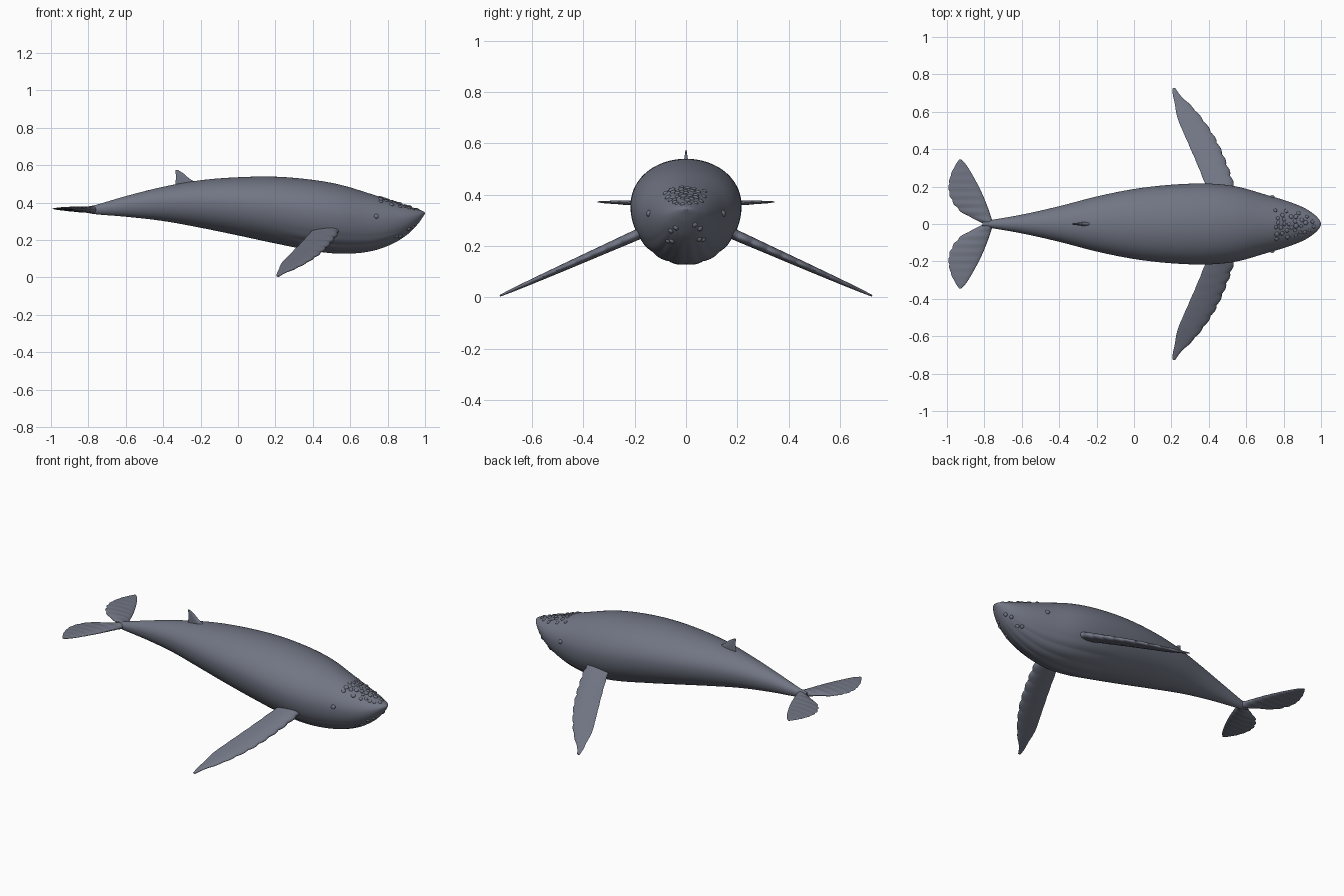
import bpy, bmesh, math, random
from mathutils import Vector, Matrix

if "Cube" in bpy.data.objects:
    bpy.data.objects.remove(bpy.data.objects["Cube"])

random.seed(4)
slate = bpy.data.materials.new("slate_skin")
slate.diffuse_color = (0.165, 0.18, 0.23, 1)
slate.use_nodes = True
slate.node_tree.nodes["Principled BSDF"].inputs["Base Color"].default_value = slate.diffuse_color


def interp(table, x):
    """Smooth cubic interpolation of rows keyed by their first value."""
    n = len(table)
    i = 0
    while i < n - 2 and x > table[i + 1][0]:
        i += 1

    def slope(j, k):
        a, b = table[max(j - 1, 0)], table[min(j + 1, n - 1)]
        return (b[k] - a[k]) / (b[0] - a[0])
    p, q = table[i], table[i + 1]
    h = q[0] - p[0]
    t = min(max((x - p[0]) / h, 0), 1)
    return [(2*t**3 - 3*t*t + 1) * p[k] + (t**3 - 2*t*t + t) * h * slope(i, k)
            + (3*t*t - 2*t**3) * q[k] + (t**3 - t*t) * h * slope(i + 1, k)
            for k in range(1, len(p))]


def finish(bm, name, mirror=False, angle=50):
    bmesh.ops.recalc_face_normals(bm, faces=bm.faces)
    me = bpy.data.meshes.new(name)
    bm.to_mesh(me)
    bm.free()
    me.materials.append(slate)
    ob = bpy.data.objects.new(name, me)
    bpy.context.collection.objects.link(ob)
    if mirror:
        ob.modifiers.new("mirror", 'MIRROR').use_axis = (False, True, False)
    bpy.ops.object.select_all(action='DESELECT')
    ob.select_set(True)
    bpy.context.view_layer.objects.active = ob
    bpy.ops.object.shade_smooth_by_angle(angle=math.radians(angle))
    return ob


def loft(bm, rings):
    """Skin a list of closed rings and cap both ends."""
    vs = [[bm.verts.new(p) for p in r] for r in rings]
    n = len(vs[0])
    for a, b in zip(vs, vs[1:]):
        for i in range(n):
            bm.faces.new((a[i], a[(i+1) % n], b[(i+1) % n], b[i]))
    bm.faces.new(vs[0])
    bm.faces.new(vs[-1])


# Body profile: x, back height, belly height, half width
BODY = [(-0.81, 0.378, 0.346, 0.012), (-0.76, 0.388, 0.338, 0.022),
        (-0.6, 0.435, 0.325, 0.05), (-0.4, 0.485, 0.302, 0.095),
        (-0.2, 0.52, 0.266, 0.147), (0, 0.536, 0.225, 0.187),
        (0.2, 0.539, 0.182, 0.21), (0.4, 0.522, 0.142, 0.216),
        (0.55, 0.495, 0.127, 0.2), (0.7, 0.45, 0.138, 0.158),
        (0.82, 0.411, 0.177, 0.122), (0.91, 0.382, 0.233, 0.086),
        (0.965, 0.364, 0.29, 0.05), (0.99, 0.354, 0.326, 0.024),
        (1.0, 0.346, 0.342, 0.004)]


def skin(x, a):
    """Point on the body at station x, angle a (0 = side, pi/2 = back)."""
    top, bot, w = interp(BODY, x)
    zc = bot + 0.55 * (top - bot)
    s = math.sin(a)
    y, dz = w * math.cos(a), s * ((top - zc) if s > 0 else (zc - bot))
    # throat pleats fade in along the belly
    fade = min(max((x - 0.2) / 0.2, 0), 1) * min(max((0.98 - x) / 0.15, 0), 1)
    fade *= min(max((-s - 0.45) / 0.2, 0), 1)
    k = 1 + fade * 0.018 * (abs(math.sin(9 * (a + math.pi / 2))) - 0.6)
    return Vector((x, y * k, zc + dz * k))


bm = bmesh.new()
stations = [-0.81 + 1.81 * math.sin(i / 70 * math.pi / 2) for i in range(71)]
loft(bm, [[skin(x, 2 * math.pi * j / 144) for j in range(144)] for x in stations])
finish(bm, "body", angle=60)


def blade(name, table, place, normal, steps, bump, mirror):
    """Fin lofted along its span; rows are span, lead x, trail x, half thickness."""
    bm = bmesh.new()
    rings = []
    for i in range(steps + 1):
        t = i / steps
        s = table[0][0] + t * (table[-1][0] - table[0][0])
        lead, trail, th = interp(table, s)
        dl, dt, dth = bump(t)
        lead, trail, th = lead + dl, trail + dt, th * (1 + dth)
        ring = []
        for j in range(28):
            a = 2 * math.pi * j / 28
            c = (1 + math.cos(a)) / 2
            ring.append(place(trail + (lead - trail) * c, s)
                        + normal * th * math.sin(a) * (0.45 + 0.65 * c))
        rings.append(ring)
    loft(bm, rings)
    return finish(bm, name, mirror)


# Pectoral flippers with a knobbly leading edge
FLIPPER = [(0.14, 0.535, 0.41, 0.026), (0.2, 0.53, 0.388, 0.025),
           (0.33, 0.487, 0.335, 0.021), (0.46, 0.428, 0.278, 0.017),
           (0.57, 0.355, 0.232, 0.013), (0.64, 0.295, 0.219, 0.01),
           (0.69, 0.244, 0.208, 0.007), (0.725, 0.222, 0.206, 0.004)]
blade("flippers", FLIPPER,
      lambda x, s: Vector((x, s, 0.24 - 0.445 * (s - 0.2))),
      Vector((0, 0.41, 0.91)), 90,
      lambda t: (0.009 * abs(math.sin(t * 10 * math.pi)) * (1 - t**4),
                 -0.003 * abs(math.sin(t * 8 * math.pi)) * (1 - t), 0), True)

# Tail flukes with a scalloped trailing edge
FLUKE = [(0, -0.75, -0.80, 0.02), (0.025, -0.76, -0.85, 0.019),
         (0.07, -0.775, -0.925, 0.017), (0.14, -0.802, -0.975, 0.014),
         (0.2, -0.83, -0.988, 0.011), (0.27, -0.868, -0.975, 0.008),
         (0.32, -0.9, -0.951, 0.005), (0.345, -0.925, -0.935, 0.002)]
blade("flukes", FLUKE,
      lambda x, s: Vector((x, s, 0.362 + 0.03 * s)), Vector((0, 0, 1)), 72,
      lambda t: (0, -0.012 * abs(math.sin(t * 8 * math.pi)) * min(1, 4 * t) * (1 - t),
                 0.15 * math.sin(t * 8 * math.pi) ** 2), True)

# Small hooked dorsal fin
DORSAL = [(0.47, -0.19, -0.335, 0.014), (0.51, -0.23, -0.334, 0.012),
          (0.53, -0.262, -0.332, 0.01), (0.555, -0.29, -0.333, 0.006),
          (0.575, -0.322, -0.335, 0.002)]
blade("dorsal_fin", DORSAL, lambda x, s: Vector((x, 0, s)), Vector((0, 1, 0)),
      16, lambda t: (0, 0, 0), False)


def knob(bm, x, a, r, flat=0.7):
    """Low dome sitting on the skin."""
    p = skin(x, a)
    n = (skin(x, a + 0.05) - skin(x, a - 0.05)).cross(
        skin(x + 0.01, a) - skin(x - 0.01, a)).normalized()
    m = (Matrix.Translation(p) @ n.to_track_quat('Z', 'Y').to_matrix().to_4x4()
         @ Matrix.Diagonal((r, r, r * flat, 1)))
    bmesh.ops.create_uvsphere(bm, u_segments=12, v_segments=8, radius=1, matrix=m)


# Knobs on top of the snout
bm = bmesh.new()
spots = []
for _ in range(900):
    x, y = random.uniform(0.75, 0.97), random.gauss(0, 0.03)
    w = interp(BODY, x)[2]
    if abs(y) > 0.6 * w or any(math.hypot(x - u, y - v) < 0.024 for u, v in spots):
        continue
    spots.append((x, y))
    if len(spots) >= 32:
        break
for x, y in spots:
    knob(bm, x, math.acos(y / interp(BODY, x)[2]), random.uniform(0.009, 0.014), 0.5)
finish(bm, "snout_knobs")

# Knobs along the lower jaw
bm = bmesh.new()
for x, deg in ((0.86, -50), (0.88, -58), (0.925, -45), (0.95, -55)):
    for side in (0, 1):
        a = math.radians(deg)
        knob(bm, x - 0.012 * side, -math.pi - a if side else a, 0.011, 0.6)
finish(bm, "jaw_knobs")

# Eyes
bm = bmesh.new()
for a in (0.16, math.pi - 0.16):
    knob(bm, 0.74, a, 0.013)
finish(bm, "eyes")
